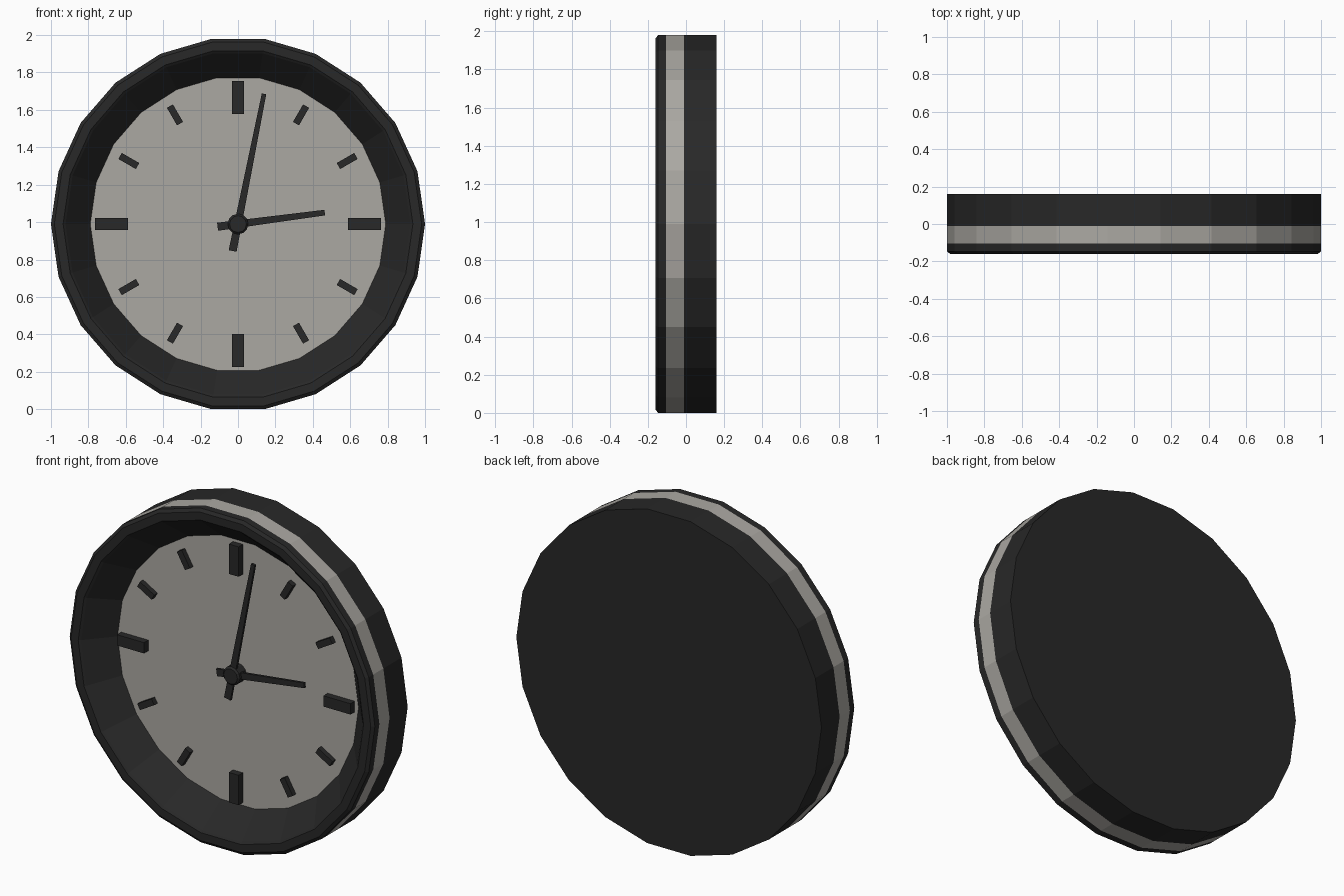
import bpy, bmesh, math
from mathutils import Matrix, Vector

if "Cube" in bpy.data.objects:
    bpy.data.objects.remove(bpy.data.objects["Cube"])

SIDES = 22
CZ = math.cos(math.pi / SIDES)  # clock centre height, flat edge rests on z = 0


def material(name, col):
    m = bpy.data.materials.new(name)
    m.diffuse_color = (*col, 1)
    m.use_nodes = True
    m.node_tree.nodes["Principled BSDF"].inputs["Base Color"].default_value = m.diffuse_color
    return m


BLACK = material("charcoal", (0.021, 0.021, 0.021))
GREY = material("warm grey", (0.41, 0.395, 0.365))


def finish(name, bm, *mats):
    bmesh.ops.recalc_face_normals(bm, faces=bm.faces)
    me = bpy.data.meshes.new(name)
    bm.to_mesh(me)
    bm.free()
    for m in mats:
        me.materials.append(m)
    ob = bpy.data.objects.new(name, me)
    ob.location.z = CZ
    bpy.context.collection.objects.link(ob)
    return ob


def lathe(name, profile, sides, mats, bands):
    """Turn (radius, y) points around the y axis and cap both ends; bands = material per ring."""
    bm = bmesh.new()
    rings = []
    for r, y in profile:
        rings.append([bm.verts.new((r * math.cos(2 * math.pi * i / sides), y,
                                    r * math.sin(2 * math.pi * i / sides)))
                      for i in range(sides)])
    for k in range(len(rings) - 1):
        a, b = rings[k], rings[k + 1]
        for i in range(sides):
            j = (i + 1) % sides
            f = bm.faces.new((a[i], a[j], b[j], b[i]))
            f.material_index = bands.get(k, 0)
    bm.faces.new(rings[0])
    cap = bm.faces.new(rings[-1])
    cap.material_index = bands.get("front", 0)
    return finish(name, bm, *mats)


def bar(name, angle, r0, r1, w0, w1, y_front, y_back):
    """Tapered bar pointing outwards; angle is clockwise from twelve."""
    bm = bmesh.new()
    shape = [(-w0 / 2, r0), (w0 / 2, r0), (w1 / 2, r1), (-w1 / 2, r1)]
    front = [bm.verts.new((x, y_front, z)) for x, z in shape]
    back = [bm.verts.new((x, y_back, z)) for x, z in shape]
    bm.faces.new(front)
    bm.faces.new(back)
    for i in range(4):
        j = (i + 1) % 4
        bm.faces.new((front[i], front[j], back[j], back[i]))
    bm.transform(Matrix.Rotation(math.radians(angle), 4, 'Y'))
    return finish(name, bm, BLACK)


# Case with light side band, bevelled lip, sloping inner wall and dial
lathe("clock_case",
      [(1, 0.16), (1, -0.01), (1, -0.105), (1, -0.147), (0.982, -0.16),
       (0.935, -0.16), (0.922, -0.15), (0.79, 0.0)],
      SIDES, (BLACK, GREY), {1: 1, "front": 1})

# Hour markers, larger at the quarters
for h in range(12):
    if h % 3 == 0:
        bar(f"quarter_marker_{h}", h * 30, 0.588, 0.765, 0.064, 0.064, -0.04, 0.005)
    else:
        bar(f"hour_marker_{h}", h * 30, 0.62, 0.728, 0.037, 0.037, -0.03, 0.005)

# Hands and hub
bar("hour_hand", 82.5, -0.11, 0.468, 0.043, 0.03, -0.045, -0.03)
bar("minute_hand", 11.3, -0.147, 0.71, 0.043, 0.024, -0.06, -0.045)
lathe("hub", [(0.055, 0.005), (0.055, -0.06), (0.045, -0.07)], 12, (BLACK,), {})
